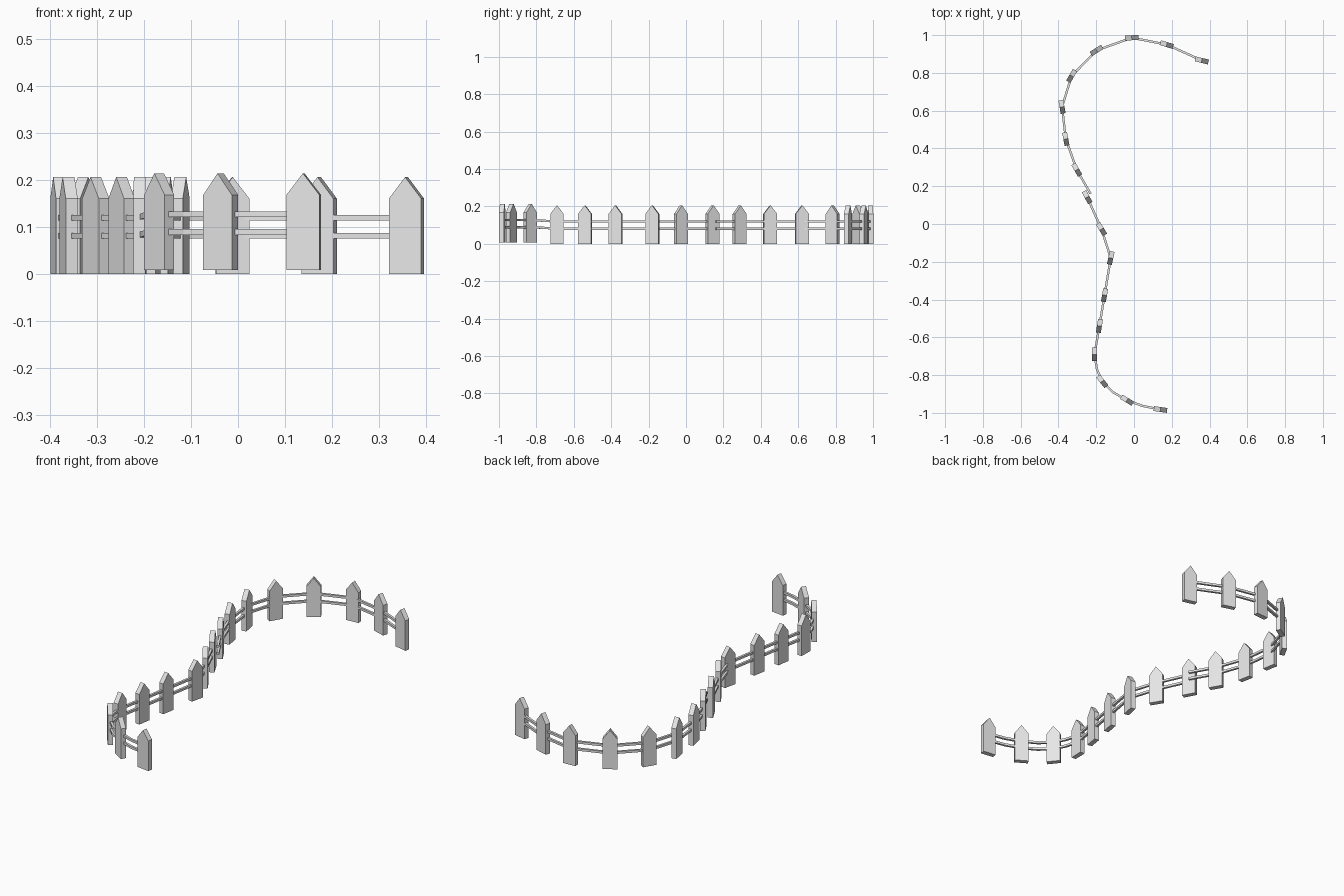
import bpy, bmesh, math
from mathutils import Vector

if "Cube" in bpy.data.objects:
    bpy.data.objects.remove(bpy.data.objects["Cube"])

W, T = 0.071, 0.026          # picket width and thickness
SHOULDER, TIP = 0.160, 0.206 # picket heights
RAIL = 0.012

mat = bpy.data.materials.new("light grey wood")
mat.diffuse_color = (0.8, 0.8, 0.8, 1)
mat.use_nodes = True
mat.node_tree.nodes["Principled BSDF"].inputs["Base Color"].default_value = mat.diffuse_color

# picket: x, y, heading in degrees, ground height
PICKETS = [
    (0.359, 0.866, -14, 0), (0.173, 0.950, -17, 0), (-0.012, 0.986, 4, 0),
    (-0.198, 0.919, 32, 0), (-0.330, 0.784, 60, 0), (-0.381, 0.620, 100, 0),
    (-0.361, 0.450, 101, 0), (-0.303, 0.287, 120, 0), (-0.248, 0.142, 118, 0),
    (-0.172, -0.027, 121, 0), (-0.123, -0.180, 78, 0), (-0.156, -0.377, 80, 0),
    (-0.183, -0.540, 81, 0), (-0.209, -0.690, 89, 0), (-0.168, -0.833, 128, 0.008),
    (-0.037, -0.933, 149, 0.008), (0.140, -0.982, 172, 0.008)]


def finish(bm, name):
    bmesh.ops.recalc_face_normals(bm, faces=bm.faces)
    me = bpy.data.meshes.new(name)
    bm.to_mesh(me)
    bm.free()
    me.materials.append(mat)
    ob = bpy.data.objects.new(name, me)
    bpy.context.collection.objects.link(ob)
    return ob


def picket(i, x, y, ang, z):
    """Flat board with a pointed top, extruded from its outline."""
    bm = bmesh.new()
    outline = [(-W/2, 0), (W/2, 0), (W/2, SHOULDER), (0, TIP), (-W/2, SHOULDER)]
    face = bm.faces.new([bm.verts.new((a, -T/2, b)) for a, b in outline])
    ext = bmesh.ops.extrude_face_region(bm, geom=[face])
    moved = [v for v in ext["geom"] if isinstance(v, bmesh.types.BMVert)]
    bmesh.ops.translate(bm, verts=moved, vec=(0, T, 0))
    ob = finish(bm, f"picket_{i:02d}")
    ob.location = (x, y, z)
    ob.rotation_euler.z = math.radians(ang)


def rail(name, path, height):
    """Square bar swept along the path with mitred corners."""
    bm = bmesh.new()
    pts = [Vector(p) for p in path]
    rings = []
    for i, p in enumerate(pts):
        d0 = (p - pts[i-1]).xy.normalized() if i else None
        d1 = (pts[i+1] - p).xy.normalized() if i < len(pts) - 1 else None
        d = ((d0 or d1) + (d1 or d0)).normalized()
        side = Vector((-d.y, d.x, 0)) * RAIL/2 / d.dot(d1 or d0)
        c = p + Vector((0, 0, height))
        up = Vector((0, 0, RAIL/2))
        rings.append([bm.verts.new(c + q) for q in
                      (side + up, side - up, -side - up, -side + up)])
    for a, b in zip(rings, rings[1:]):
        for k in range(4):
            bm.faces.new((a[k], a[k-1], b[k-1], b[k]))
    bm.faces.new(rings[0])
    bm.faces.new(rings[-1])
    finish(bm, name)


for i, p in enumerate(PICKETS, 1):
    picket(i, *p)

# two runs of rails, meeting beside the ninth picket
nodes = [(x, y, z) for x, y, a, z in PICKETS]
back = nodes[:8] + [(-0.230, 0.160, 0)]
front = nodes[8:14] + [(-0.196, -0.770, 0.005), nodes[14], (-0.112, -0.890, 0.008),
                       nodes[15], (0.045, -0.963, 0.008), nodes[16]]
for level, h in (("lower", 0.081), ("upper", 0.119)):
    rail(f"back_{level}_rail", back, h)
    rail(f"front_{level}_rail", front, h)
